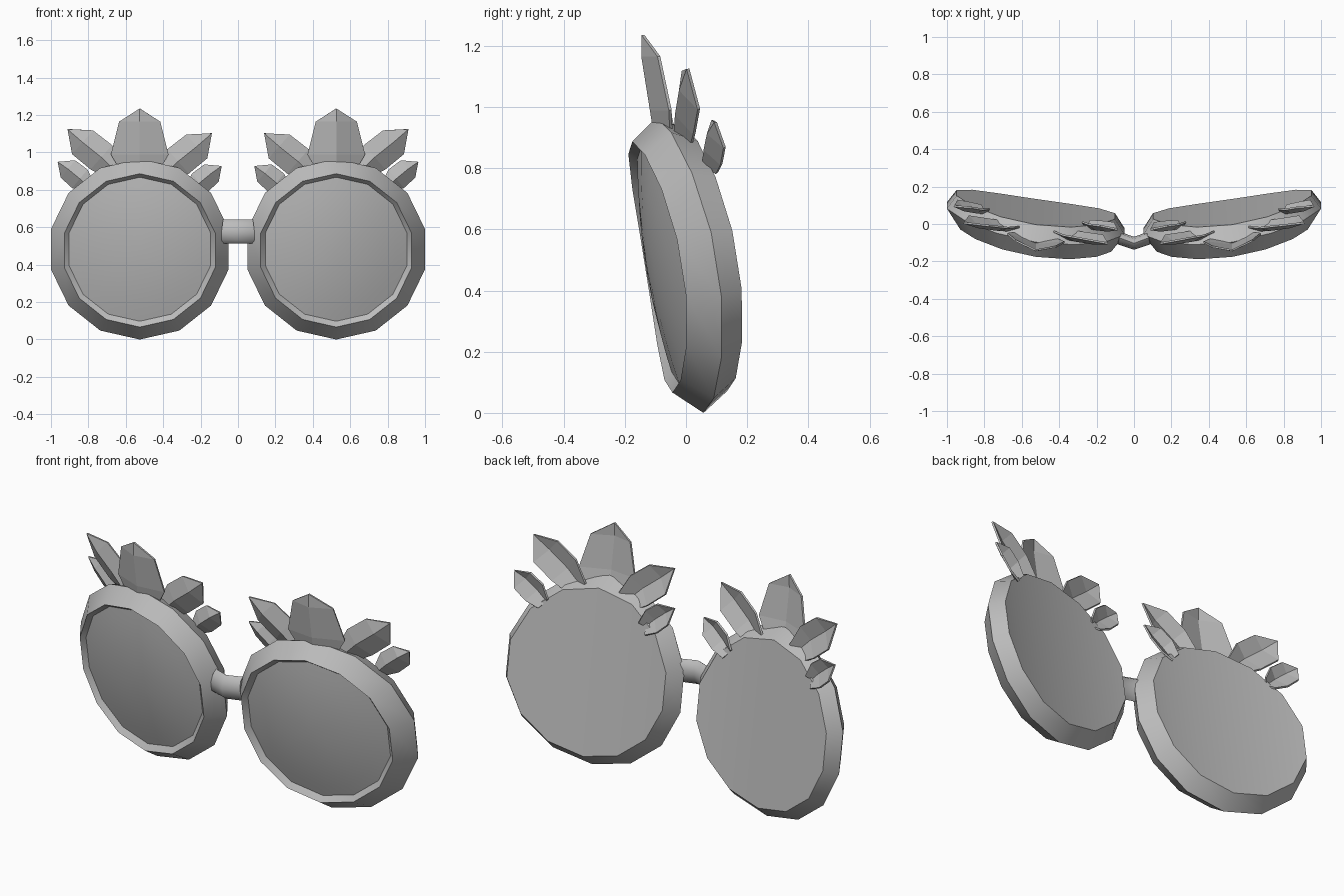
import bpy, bmesh, math
from mathutils import Vector

cube = bpy.data.objects.get("Cube")
if cube:
    bpy.data.objects.remove(cube)

SIDES = 14
CX, CZ = 0.525, 0.4825

grey = bpy.data.materials.new("plain_grey")
grey.use_nodes = True
grey.diffuse_color = (0.5, 0.5, 0.5, 1)
for node in grey.node_tree.nodes:
    if node.type == 'BSDF_PRINCIPLED':
        node.inputs["Base Color"].default_value = (0.5, 0.5, 0.5, 1)
        node.inputs["Roughness"].default_value = 0.6


def on_curve(dx, z, off):
    """Point on the wrapped, forward-leaning surface of the left eyepiece."""
    y = -0.02 - 0.16 * (z - CZ) + 0.147 * dx + 0.22 * dx * dx + off
    return Vector((CX + dx, y, z))


def finish(name, bm, smooth=None, mirror=True, thick=0):
    bmesh.ops.recalc_face_normals(bm, faces=bm.faces)
    mesh = bpy.data.meshes.new(name)
    bm.to_mesh(mesh)
    bm.free()
    mesh.materials.append(grey)
    if smooth:
        mesh.shade_smooth()
        mesh.set_sharp_from_angle(angle=math.radians(smooth))
    ob = bpy.data.objects.new(name, mesh)
    bpy.context.collection.objects.link(ob)
    if thick:
        mod = ob.modifiers.new("thickness", 'SOLIDIFY')
        mod.thickness = thick
        mod.offset = 0
    if mirror:
        ob.modifiers.new("mirror", 'MIRROR').use_mirror_merge = False
    return ob


def ring(bm, r, off, dz=0):
    verts = []
    for i in range(SIDES):
        a = math.tau * i / SIDES
        z = CZ - r * math.cos(a)
        p = on_curve(1.01 * r * math.sin(a), z, off)
        p.z += dz
        verts.append(bm.verts.new(p))
    return verts


def bridge(bm, a, b):
    n = len(a)
    for i in range(n):
        j = (i + 1) % n
        bm.faces.new((a[i], a[j], b[j], b[i]))


# Rims: bevelled bands closed by a back made of upright strips
bm = bmesh.new()
rings = [ring(bm, *s) for s in (
    (0.43, 0.085, 0.018), (0.4825, 0, 0), (0.41, -0.09, -0.006), (0.385, -0.065, 0))]
for a, b in zip(rings, rings[1:]):
    bridge(bm, a, b)
back, half = rings[0], SIDES // 2
for s in (1, -1):
    for i in range(half // 2):
        ids = [s * i, s * (i + 1), s * (half - 1 - i), s * (half - i)]
        bm.faces.new([back[k % SIDES] for k in ids])
finish("rims", bm, 30)

# Lenses: shallow domes set inside the rims
bm = bmesh.new()
prev = None
for t in (1, 0.85, 0.65, 0.45, 0.22):
    cur = ring(bm, 0.385 * t, -0.065 - 0.035 * (1 - t * t))
    if prev:
        bridge(bm, prev, cur)
    prev = cur
tip = bm.verts.new(on_curve(0, CZ, -0.1))
for i in range(SIDES):
    bm.faces.new((prev[i], prev[(i + 1) % SIDES], tip))
finish("lenses", bm, 40)

# Nose bridge: bent tube
bm = bmesh.new()
tube = []
for x, y in ((-0.088, -0.073), (0, -0.103), (0.088, -0.073)):
    tube.append([bm.verts.new((x + 0.008 * math.copysign(1, x) * (x != 0) * -math.sin(a),
                               y + 0.035 * math.cos(a), 0.577 + 0.064 * math.sin(a)))
                 for a in (math.tau * k / 8 for k in range(8))])
for a, b in zip(tube, tube[1:]):
    bridge(bm, a, b)
bm.faces.new(tube[0])
bm.faces.new(tube[-1])
finish("nose_bridge", bm, 50, mirror=False)


def leaf(name, stations, tip, side, off, drop=0):
    """Creased leaf; each station is (dx, z, half width)."""
    bm = bmesh.new()
    axis = Vector((tip[0] - stations[0][0], tip[1] - stations[0][1])).normalized()
    rows = []
    for dx, z, w in stations:
        row = []
        for k in (-1, 0, 1):
            u = side * (dx + k * w * axis.y)
            v = z - drop - k * w * axis.x
            row.append(bm.verts.new(on_curve(u, v, off + (0.022 if k else -0.012))))
        rows.append(row)
    for a, b in zip(rows, rows[1:]):
        for k in (0, 1):
            bm.faces.new((a[k], a[k + 1], b[k + 1], b[k]))
    end = bm.verts.new(on_curve(side * tip[0], tip[1] - drop, off))
    for k in (0, 1):
        bm.faces.new((rows[-1][k], rows[-1][k + 1], end))
    finish(name, bm, thick=0.01)


# Leaf crowns: one tall leaf, then two smaller ones fanning to each side
leaf("centre_leaf", [(0, 0.9, 0.1), (0, 0.99, 0.153), (0, 1.165, 0.109)],
     (0, 1.235), 1, 0)
for side, word, drop in ((1, "outer", 0), (-1, "inner", 0.022)):
    leaf(word + "_large_leaf",
         [(0.12, 0.89, 0.05), (0.205, 0.975, 0.085), (0.305, 1.055, 0.083)],
         (0.385, 1.125), side, 0.04, drop)
    leaf(word + "_small_leaf",
         [(0.27, 0.81, 0.035), (0.32, 0.86, 0.062), (0.383, 0.912, 0.058)],
         (0.437, 0.95), side, 0.085, drop)
